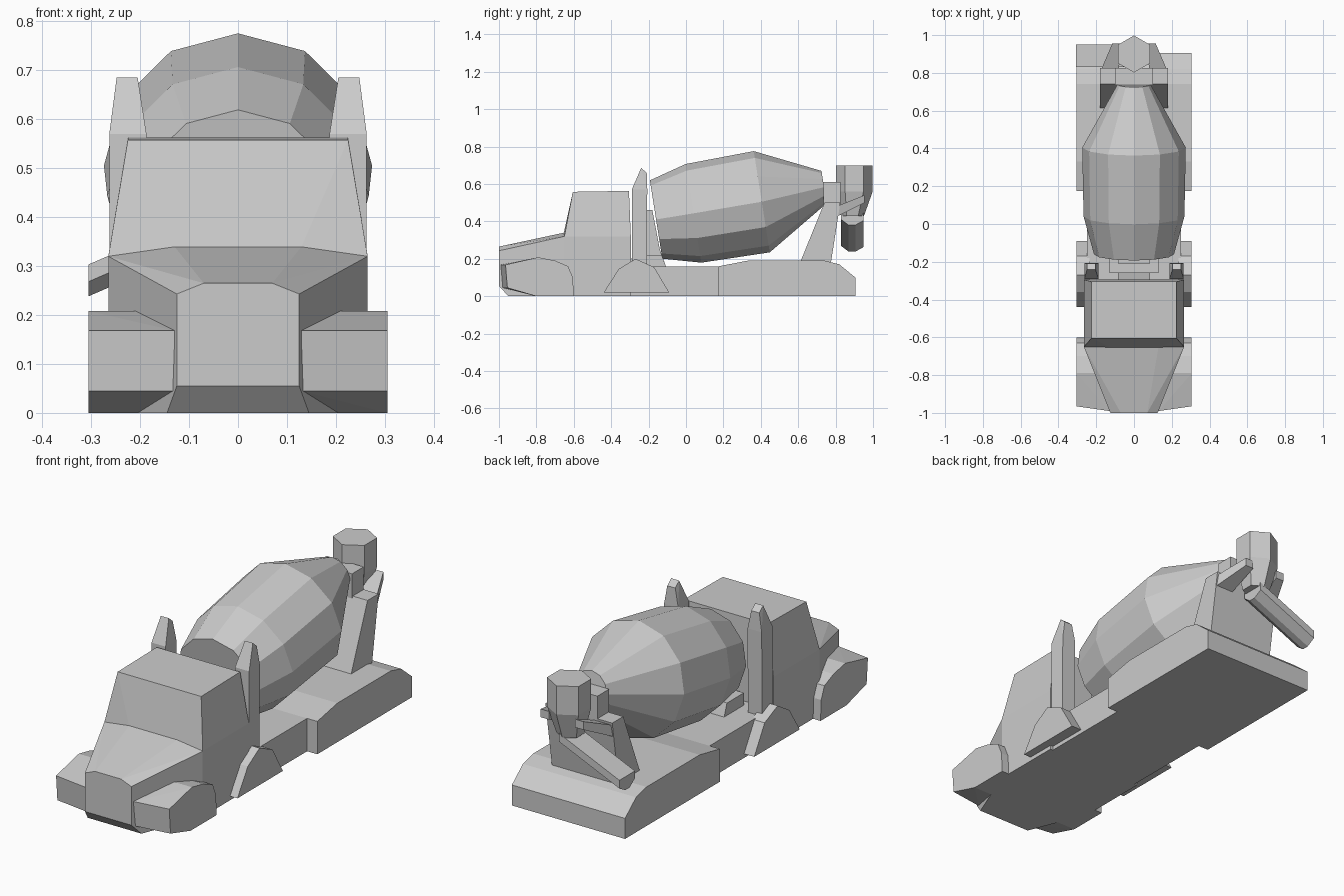
import bpy, bmesh, math
from mathutils import Vector, Matrix

if "Cube" in bpy.data.objects:
    bpy.data.objects.remove(bpy.data.objects["Cube"])


def finish(bm, name):
    bmesh.ops.recalc_face_normals(bm, faces=bm.faces[:])
    me = bpy.data.meshes.new(name)
    bm.to_mesh(me)
    bm.free()
    ob = bpy.data.objects.new(name, me)
    bpy.context.collection.objects.link(ob)
    return ob


def hull(name, pts, mirror=False):
    """Convex solid around the points, optionally mirrored across x = 0."""
    bm = bmesh.new()
    for x, y, z in pts:
        bm.verts.new((x, y, z))
        if mirror:
            bm.verts.new((-x, y, z))
    res = bmesh.ops.convex_hull(bm, input=bm.verts[:])
    junk = [v for v in res["geom_interior"] if isinstance(v, bmesh.types.BMVert)]
    bmesh.ops.delete(bm, geom=junk, context='VERTS')
    bmesh.ops.dissolve_limit(bm, angle_limit=math.radians(1), verts=bm.verts[:], edges=bm.edges[:])
    return finish(bm, name)


def extrude_x(name, profile, x0, x1):
    """Side profile (y, z) extruded from x0 to x1."""
    bm = bmesh.new()
    a = [bm.verts.new((x0, y, z)) for y, z in profile]
    b = [bm.verts.new((x1, y, z)) for y, z in profile]
    bm.faces.new(a)
    bm.faces.new(b[::-1])
    n = len(a)
    for i in range(n):
        bm.faces.new((a[i], b[i], b[(i + 1) % n], a[(i + 1) % n]))
    return finish(bm, name)


def lathe(name, rings, tilt, sides, spin):
    """Rings of (centre, radius) joined together, ring planes tilted about x."""
    bm = bmesh.new()
    rot = Matrix.Rotation(tilt, 3, 'X')
    loops = []
    for c, r in rings:
        ang = [spin + 2 * math.pi * i / sides for i in range(sides)]
        loops.append([bm.verts.new(Vector(c) + rot @ Vector((r * math.cos(t), r * math.sin(t), 0)))
                      for t in ang])
    for a, b in zip(loops, loops[1:]):
        for i in range(sides):
            j = (i + 1) % sides
            bm.faces.new((a[i], a[j], b[j], b[i]))
    bm.faces.new(loops[0])
    bm.faces.new(loops[-1])
    return finish(bm, name)


# hood and cab
hull("hood", [(.07, -1, .265), (.125, -1, .243), (.125, -1, .055), (.145, -.95, 0),
              (.13, -.65, .34), (.265, -.65, .32), (.265, -.65, 0)], True)
hull("cab", [(.265, -.65, 0), (.265, -.65, .32), (.13, -.653, .34), (.225, -.605, .558),
             (.225, -.305, .563), (.265, -.295, .32), (.265, -.295, 0)], True)

# chassis and rear deck
extrude_x("chassis", [(-.3, 0), (.18, 0), (.18, .16), (-.3, .16)], -.25, .25)
extrude_x("rear_deck", [(.175, 0), (.905, 0), (.905, .1), (.82, .17), (.74, .19),
                        (.33, .19), (.175, .16)], -.305, .305)

front_fender = [(-.955, .045), (-.8, 0), (-.6, 0), (-.605, .1), (-.63, .16),
                (-.7, .19), (-.79, .208), (-.965, .168)]
mid_fender = [(-.44, .02), (-.36, .145), (-.27, .2), (-.17, .155), (-.09, .02)]
for s, side in ((-1, "left"), (1, "right")):
    # front fender, nose sweeping forward towards the hood
    hull("front_fender_" + side,
         [(s * .305, y, z) for y, z in front_fender] +
         [(s * .13, y - (.025 if y < -.9 else 0), z) for y, z in front_fender])
    extrude_x("middle_fender_" + side, mid_fender, s * .235, s * .305)
    # exhaust stack with tapered tip
    hull("exhaust_stack_" + side,
         [(s * x, y, z) for x in (.187, .263) for y, z in
          ((-.29, .12), (-.21, .12), (-.29, .57), (-.207, .57))] +
         [(s * x, y, z) for x in (.205, .248) for y, z in ((-.24, .685), (-.21, .66))])
    # arm beside the hopper
    hull("hopper_arm_" + side,
         [(s * x, .815, z) for x in (.08, .175) for z in (.43, .485)] +
         [(s * x, .955, z) for x in (.07, .115) for z in (.5, .54)])

# mixing drum
lathe("mixing_drum", [((0, -.16, .41), .212), ((0, .04, .443), .267),
                      ((0, .405, .505), .274), ((0, .738, .583), .088)],
      math.radians(-90 + 9) + math.pi, 12, 0)

# drum supports
extrude_x("front_drum_mount", [(-.3, .14), (-.1, .14), (-.14, .25), (-.18, .46), (-.21, .46),
                               (-.21, .22), (-.3, .2)], -.085, .085)
extrude_x("front_mount_base", [(-.26, .14), (-.1, .14), (-.13, .22), (-.26, .22)], -.13, .13)
extrude_x("rear_drum_stand", [(.61, .18), (.775, .18), (.825, .5), (.74, .5)], -.18, .18)
extrude_x("rear_drum_collar", [(.735, .49), (.825, .49), (.825, .61), (.735, .61)], -.1, .1)

# loading hopper
lathe("hopper", [((0, .9, .70), .098), ((0, .9, .56), .098), ((0, .89, .43), .062)],
      0, 6, math.radians(90))

# discharge chute running down to the left
section = [(.83, .03), (.95, .03), (.95, -.01), (.905, -.035), (.87, -.035), (.83, -.005)]
hull("discharge_chute", [(x, y, c + z) for x, c in ((.02, .415), (-.306, .273)) for y, z in section])
